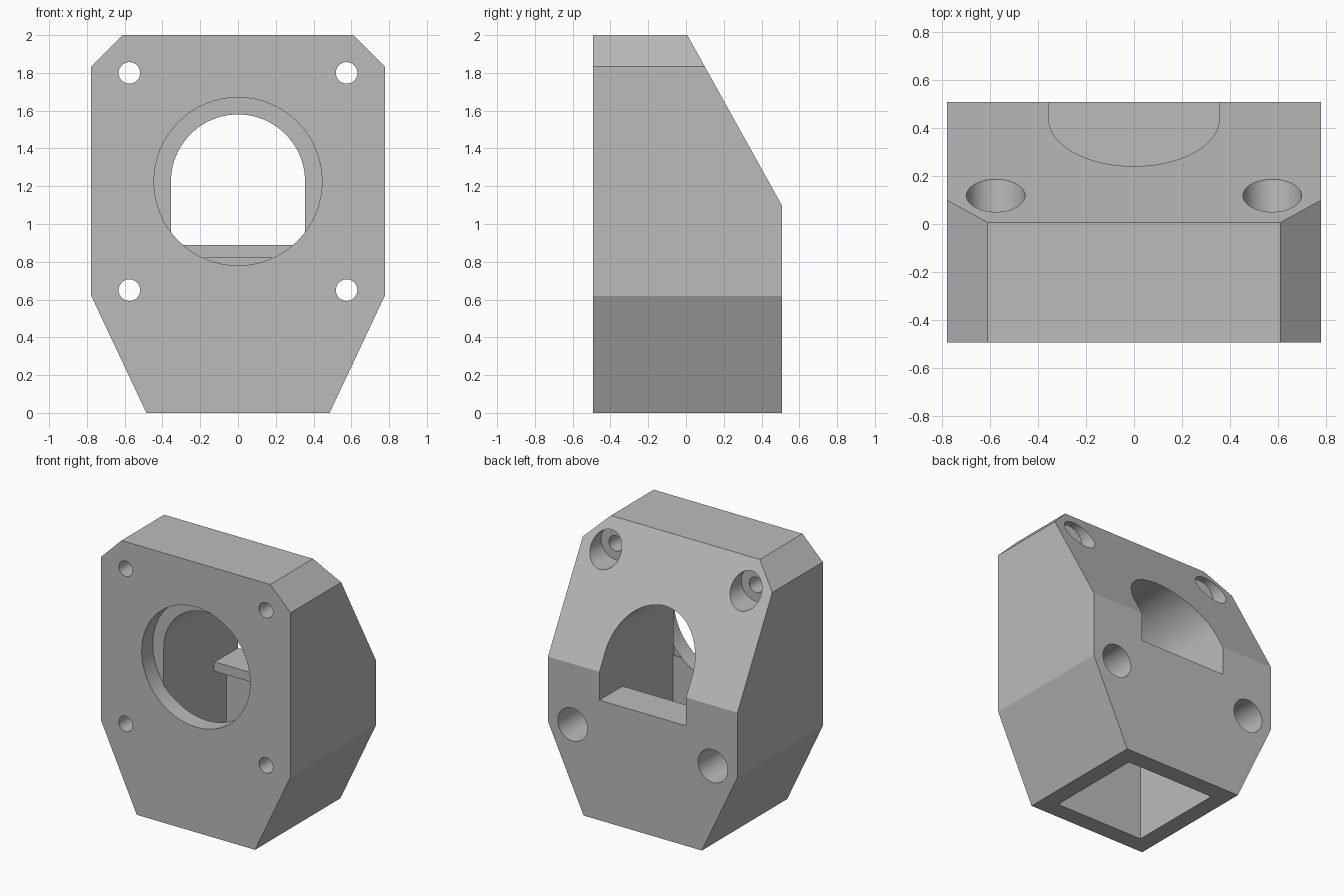
import bpy
import bmesh
from math import cos, sin, pi, radians
from mathutils import Vector

if "Cube" in bpy.data.objects:
    bpy.data.objects.remove(bpy.data.objects["Cube"])

FRONT, BACK = -0.493, 0.507
BORE_Z = 1.225          # height of the fan bore axis
ARCH_R = 0.355          # half width of the air channel
WALL = 0.13

grey = bpy.data.materials.new("plain grey")
grey.use_nodes = True
grey.diffuse_color = (0.5, 0.5, 0.5, 1)
grey.node_tree.nodes["Principled BSDF"].inputs["Base Color"].default_value = (0.5, 0.5, 0.5, 1)


def prism(name, outline, start, end, axis="y"):
    """Extrude an outline of (x, z) along y, or of (y, z) along x."""
    bm = bmesh.new()

    def place(p, d):
        return (p[0], d, p[1]) if axis == "y" else (d, p[0], p[1])

    face = bm.faces.new([bm.verts.new(place(p, start)) for p in outline])
    made = bmesh.ops.extrude_face_region(bm, geom=[face])["geom"]
    shift = Vector(place((0, 0), end - start))
    bmesh.ops.translate(bm, vec=shift,
                        verts=[v for v in made if isinstance(v, bmesh.types.BMVert)])
    bmesh.ops.recalc_face_normals(bm, faces=bm.faces)
    mesh = bpy.data.meshes.new(name)
    bm.to_mesh(mesh)
    bm.free()
    mesh.materials.append(grey)
    obj = bpy.data.objects.new(name, mesh)
    bpy.context.collection.objects.link(obj)
    return obj


def arc(x, z, r, sweep=2 * pi, steps=64):
    count = steps if sweep == 2 * pi else steps + 1
    return [(x + r * cos(sweep * i / steps), z + r * sin(sweep * i / steps))
            for i in range(count)]


def cut(target, cutter):
    cutter.hide_render = True
    mod = target.modifiers.new("cut", "BOOLEAN")
    mod.operation = "DIFFERENCE"
    mod.solver = "EXACT"
    mod.object = cutter
    bpy.context.view_layer.objects.active = target
    bpy.ops.object.modifier_apply(modifier=mod.name)
    bpy.data.objects.remove(cutter)


# Body: chamfered plate outline, mirrored and extruded front to back
half = [(0.485, 0), (0.777, 0.62), (0.777, 1.835), (0.61, 2)]
body = prism("duct_body", half + [(-x, z) for x, z in reversed(half)], FRONT, BACK)

# Sloping upper back
cut(body, prism("back_slope_cutter",
                [(0.007, 2), (BACK, 1.1), (1.007, 0.2), (1.2, 2.5), (-0.271, 2.5)],
                -1, 1, "x"))

# Shallow round bore in the front
cut(body, prism("bore_cutter", arc(0, BORE_Z, 0.445), FRONT - 0.2, FRONT + WALL))

# Arched channel through to the back, above the sill
sill = 0.89
cut(body, prism("channel_cutter",
                arc(0, BORE_Z, ARCH_R, pi, 40) + [(-ARCH_R, sill), (ARCH_R, sill)],
                FRONT + WALL - 0.005, BACK + 0.2))

# Downward shaft, leaving a lip under the sill
shaft_front, shaft_back, lip = FRONT + WALL, BACK - WALL, 0.235
cut(body, prism("shaft_cutter",
                [(shaft_front, -0.1), (shaft_back, -0.1), (shaft_back, 0.82),
                 (lip, 0.82), (lip, sill + 0.005), (shaft_front, sill + 0.005)],
                -0.36, 0.36, "x"))

# Four screw holes, counterbored from the back
for side in (-1, 1):
    for z in (0.65, 1.8):
        cut(body, prism("screw_cutter", arc(side * 0.575, z, 0.057, steps=40), -1, 1))
        cut(body, prism("head_cutter", arc(side * 0.575, z, 0.122, steps=48), 0.0, 1))

# Smooth round walls, crisp edges
bpy.ops.object.select_all(action="DESELECT")
body.select_set(True)
bpy.context.view_layer.objects.active = body
bpy.ops.object.shade_smooth_by_angle(angle=radians(20))
